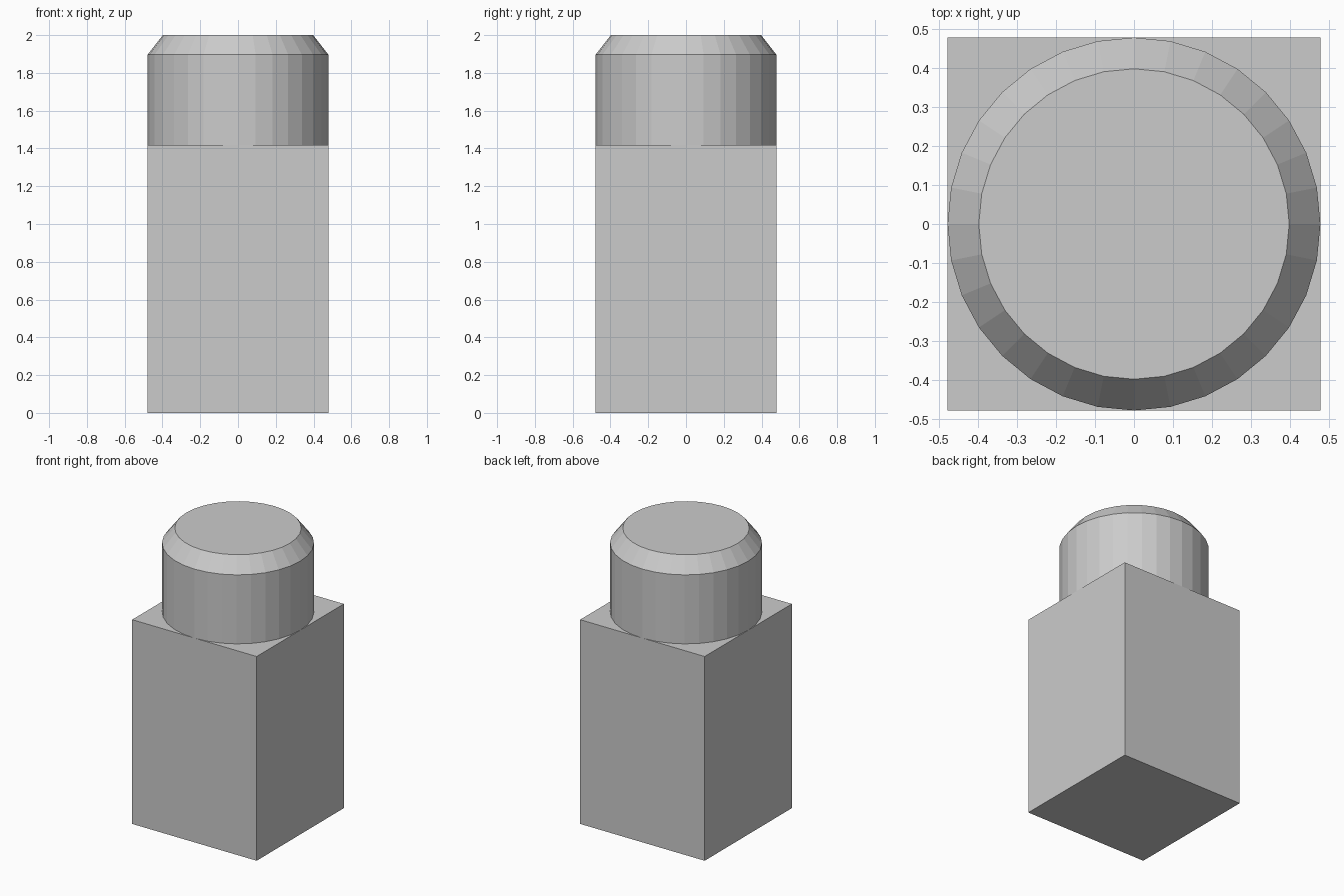
import bpy, bmesh
from mathutils import Matrix, Vector

if "Cube" in bpy.data.objects:
    bpy.data.objects.remove(bpy.data.objects["Cube"])

HALF = 0.478       # half width of the post and radius of the cap
POST_TOP = 1.418
RIM = 1.897        # where the cap starts to taper
TOP = 2.0
TOP_RADIUS = 0.398


def add_object(name, bm):
    bmesh.ops.recalc_face_normals(bm, faces=bm.faces)
    mesh = bpy.data.meshes.new(name)
    bm.to_mesh(mesh)
    bm.free()
    obj = bpy.data.objects.new(name, mesh)
    bpy.context.collection.objects.link(obj)
    return obj


# Square post
bm = bmesh.new()
bmesh.ops.create_cube(bm, size=1, matrix=Matrix.Translation((0, 0, POST_TOP / 2))
                      @ Matrix.Diagonal((2 * HALF, 2 * HALF, POST_TOP, 1)))
add_object("square_post", bm)

# Round cap: 32-sided cylinder, top face extruded up and tapered inwards
bm = bmesh.new()
bmesh.ops.create_cone(bm, cap_ends=True, segments=32, radius1=HALF, radius2=HALF,
                      depth=RIM - POST_TOP,
                      matrix=Matrix.Translation((0, 0, (RIM + POST_TOP) / 2)))
bm.normal_update()
top = max(bm.faces, key=lambda f: f.calc_center_median().z)
face = bmesh.ops.extrude_discrete_faces(bm, faces=[top])["faces"][0]
s = TOP_RADIUS / HALF
bmesh.ops.scale(bm, vec=Vector((s, s, 1)), verts=face.verts)
bmesh.ops.translate(bm, vec=(0, 0, TOP - RIM), verts=face.verts)
add_object("round_cap", bm)
